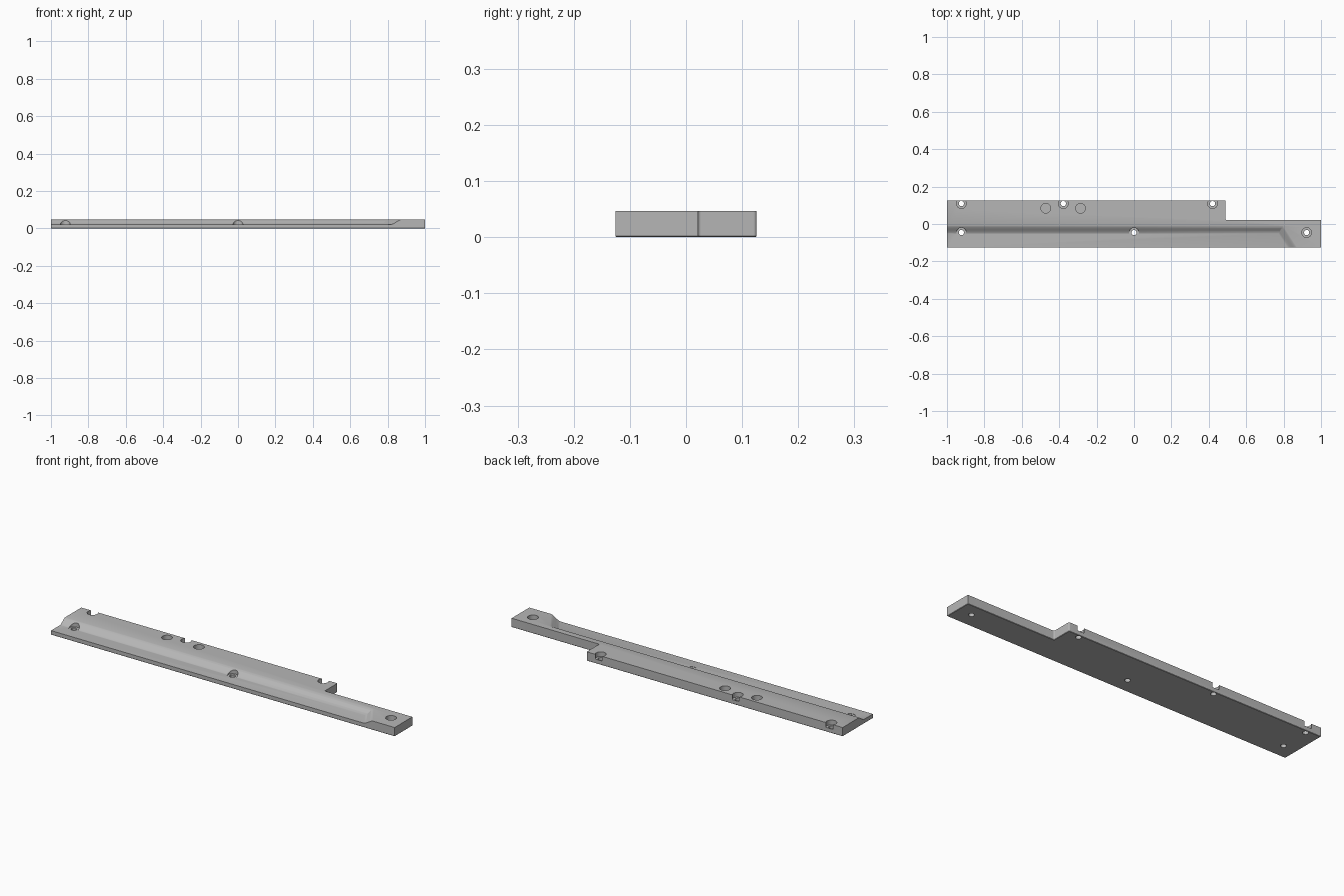
import bpy, bmesh, math
from mathutils import Vector

if "Cube" in bpy.data.objects:
    bpy.data.objects.remove(bpy.data.objects["Cube"], do_unlink=True)

HALF_W, TOP, FLOOR = 0.126, 0.047, 0.022
BORE_R, HOLE_R = 0.026, 0.014
STEP_X, STEP_Y = 0.49, 0.021

metal = bpy.data.materials.new("grey metal")
metal.use_nodes = True
grey = (0.47, 0.47, 0.47, 1)
metal.diffuse_color = grey
metal.node_tree.nodes["Principled BSDF"].inputs["Base Color"].default_value = grey


def make_object(name, bm):
    bmesh.ops.recalc_face_normals(bm, faces=bm.faces)
    mesh = bpy.data.meshes.new(name)
    bm.to_mesh(mesh)
    bm.free()
    mesh.materials.append(metal)
    obj = bpy.data.objects.new(name, mesh)
    bpy.context.collection.objects.link(obj)
    return obj


def loft(name, rings):
    """Closed solid through a stack of matching rings."""
    bm = bmesh.new()
    loops = [[bm.verts.new(p) for p in ring] for ring in rings]
    n = len(loops[0])
    for a, b in zip(loops, loops[1:]):
        for i in range(n):
            j = (i + 1) % n
            bm.faces.new((a[i], a[j], b[j], b[i]))
    bm.faces.new(loops[0][::-1])
    bm.faces.new(loops[-1])
    return make_object(name, bm)


def arc(cx, cy, r, start, end, steps=6):
    angles = [math.radians(start + (end - start) * i / steps) for i in range(steps + 1)]
    return [(cx + r * math.cos(a), cy + r * math.sin(a)) for a in angles]


def cylinder(name, x, y, r, low, high):
    ring = arc(x, y, r, 0, 360, 40)[:-1]
    return loft(name, [[(px, py, z) for px, py in ring] for z in (low, high)])


def cut(target, cutter):
    cutter.hide_render = True
    mod = target.modifiers.new(cutter.name, "BOOLEAN")
    mod.operation, mod.solver, mod.object = "DIFFERENCE", "EXACT", cutter
    bpy.context.view_layer.objects.active = target
    bpy.ops.object.modifier_apply(modifier=mod.name)
    bpy.data.objects.remove(cutter, do_unlink=True)


# Stepped bar with softened step corners and a fine chamfer underneath
R = 0.006
outline = [(-1, -HALF_W), (1, -HALF_W), (1, STEP_Y)]
outline += arc(STEP_X + R, STEP_Y + R, R, 270, 180)
outline += arc(STEP_X - R, HALF_W - R, R, 0, 90)
outline += [(-1, HALF_W)]
bar = loft("mounting_bar", [[(x, y, z) for x, y in outline] for z in (0, TOP)])
bm = bmesh.new()
bm.from_mesh(bar.data)
under = [e for e in bm.edges if all(v.co.z < 0.001 for v in e.verts)]
bmesh.ops.bevel(bm, geom=under, offset=0.002, segments=1, affect="EDGES")
bm.to_mesh(bar.data)
bm.free()

# Lowered front ledge with a curved bank along the back and a slanted end
LEAN, BANK, STEPS = 0.647, 0.042, 12
rings = []
for i in range(STEPS + 1):
    t = i / STEPS
    rise = 0.55 * t * t * (3 - 2 * t) + 0.45 * t
    inset = BANK * (1 - t)
    y_back, y_front = -0.009 - inset, -0.2
    x_end = 0.872 - inset * math.hypot(1, LEAN)
    z = FLOOR + (TOP - FLOOR) * rise
    rings.append([(-1.1, y_front, z),
                  (x_end - (y_front + HALF_W) * LEAN, y_front, z),
                  (x_end - (y_back + HALF_W) * LEAN, y_back, z),
                  (-1.1, y_back, z)])
rings.append([(x, y, 0.1) for x, y, z in rings[-1]])
cut(bar, loft("ledge_cutter", rings))

# Counterbored screw holes along the front and the back edge
front_holes = [(x, -0.046) for x in (-0.923, 0, 0.923)]
back_holes = [(x, 0.109) for x in (-0.923, -0.378, 0.42)]
for x, y in front_holes + back_holes:
    bore_floor = FLOOR - 0.002 if y < 0 else FLOOR
    cut(bar, cylinder("bore_cutter", x, y, BORE_R, bore_floor, 0.1))
    cut(bar, cylinder("screw_cutter", x, y, HOLE_R, -0.1, 0.1))

# Blind round pockets
for x in (-0.472, -0.286):
    cut(bar, cylinder("pocket_cutter", x, 0.084, BORE_R, FLOOR, 0.1))

bpy.ops.object.select_all(action="DESELECT")
bar.select_set(True)
bpy.context.view_layer.objects.active = bar
bpy.ops.object.shade_smooth_by_angle(angle=math.radians(30))
